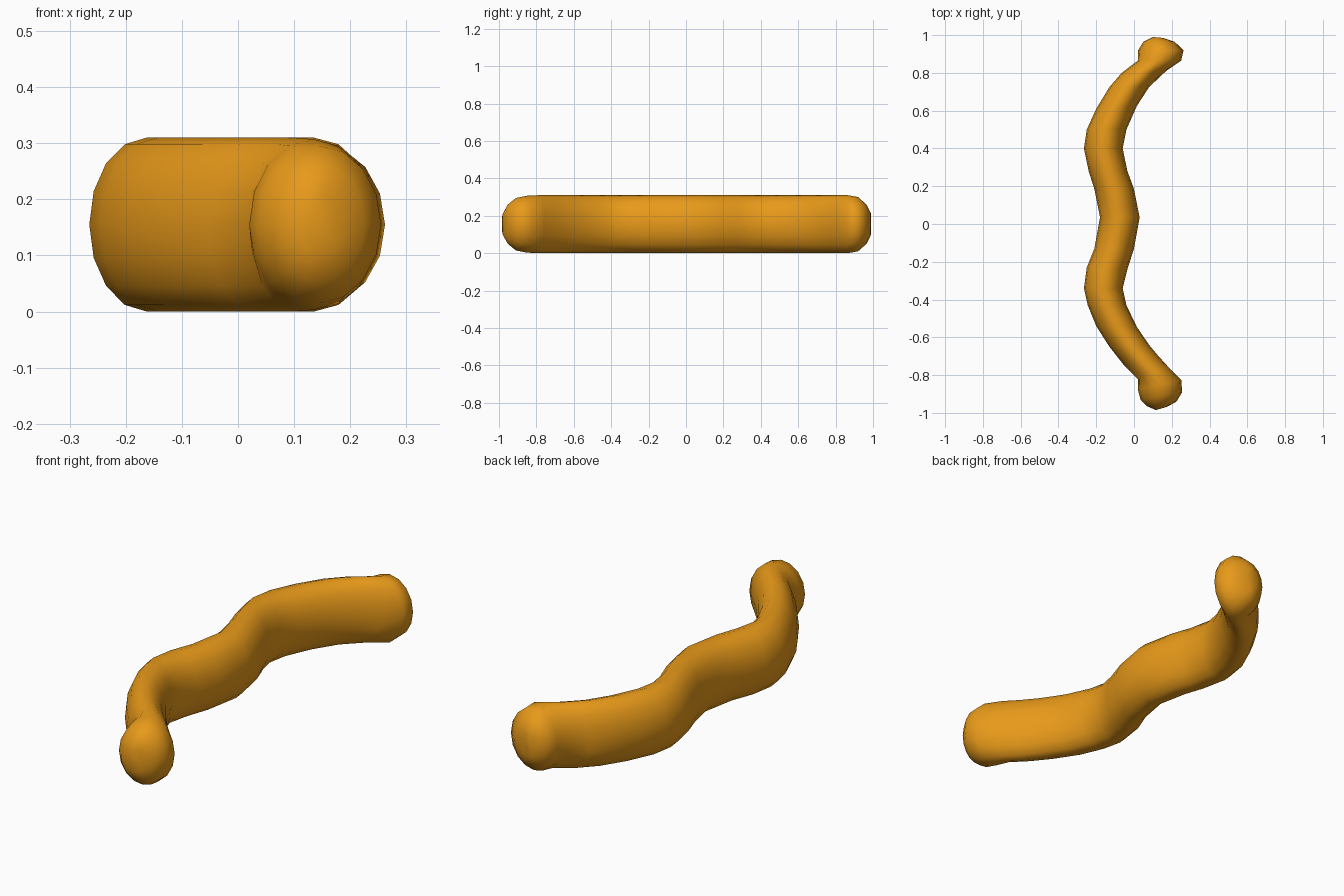
import bpy, bmesh, math

# Sweep stations from front (-y) to back: left xy, right xy, half height
STATIONS = [
    (.115, -.985, .175, -.968, .06),
    (.07, -.965, .225, -.94, .105),
    (.035, -.93, .255, -.89, .14),
    (.02, -.875, .25, -.825, .152),
    (.02, -.82, .18, -.755, .155),
    (-.055, -.745, .13, -.70, .155),
    (-.13, -.65, .08, -.64, .155),
    (-.20, -.54, .015, -.545, .155),
    (-.245, -.43, -.04, -.43, .155),
    (-.265, -.34, -.06, -.34, .155),
    (-.25, -.23, -.035, -.24, .155),
    (-.21, -.13, 0, -.13, .155),
    (-.18, .035, .03, .035, .155),
    (-.21, .185, 0, .185, .155),
    (-.24, .28, -.035, .28, .155),
    (-.265, .40, -.06, .40, .155),
    (-.25, .50, -.04, .50, .155),
    (-.20, .61, .015, .625, .155),
    (-.13, .725, .08, .725, .155),
    (-.065, .80, .17, .81, .155),
    (.02, .865, .25, .865, .155),
    (.022, .92, .262, .92, .145),
    (.05, .965, .215, .965, .105),
    (.10, .99, .155, .985, .06),
]
SIDES, MID_Z = 16, .155

bm = bmesh.new()
rings = []
for lx, ly, rx, ry, h in STATIONS:
    ring = []
    for i in range(SIDES):
        a = 2 * math.pi * i / SIDES
        t = .5 + .5 * math.cos(a)
        ring.append(bm.verts.new((lx + (rx - lx) * t, ly + (ry - ly) * t,
                                  MID_Z + h * math.sin(a))))
    rings.append(ring)

# Skin between neighbouring oval sections, then close both ends
for a, b in zip(rings, rings[1:]):
    for i in range(SIDES):
        j = (i + 1) % SIDES
        bm.faces.new((a[i], a[j], b[j], b[i]))
bm.faces.new(rings[0])
bm.faces.new(rings[-1])
bmesh.ops.recalc_face_normals(bm, faces=bm.faces)
mesh = bpy.data.meshes.new("wavy_bar")
bm.to_mesh(mesh)
bm.free()

bar = bpy.data.objects.new("wavy_bar", mesh)
bpy.context.collection.objects.link(bar)
for p in mesh.polygons:
    p.use_smooth = True

# Amber colour
mat = bpy.data.materials.new("amber")
mat.diffuse_color = (.8, .32, .01, 1)
mesh.materials.append(mat)
